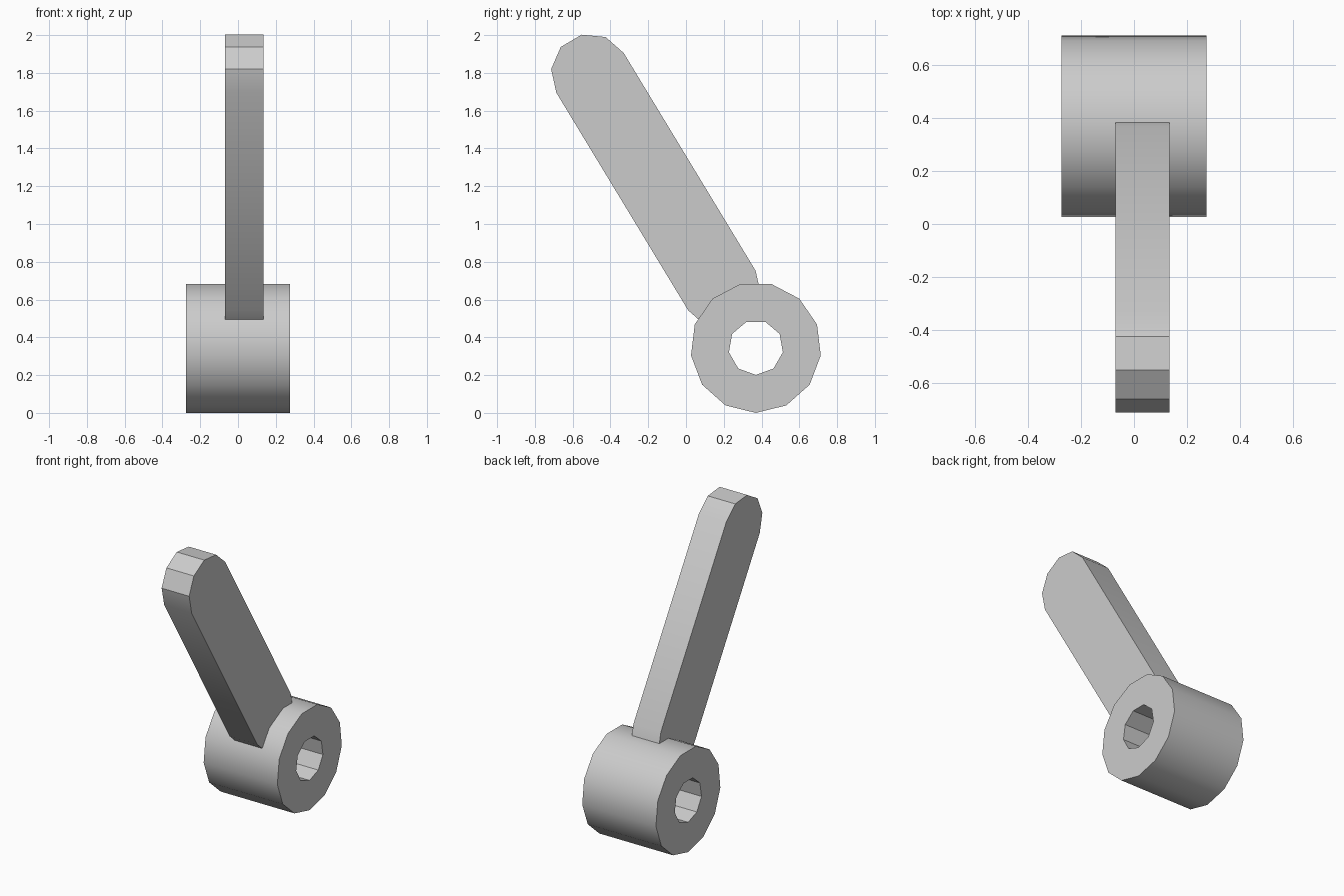
import bpy
import bmesh
from math import radians, cos, sin

cube = bpy.data.objects.get("Cube")
if cube:
    bpy.data.objects.remove(cube, do_unlink=True)

GREY = (0.6, 0.6, 0.6, 1.0)
grey = bpy.data.materials.new("light grey")
grey.use_nodes = True
grey.diffuse_color = GREY
grey.node_tree.nodes["Principled BSDF"].inputs["Base Color"].default_value = GREY


def arc(centre, radius, start, step, count):
    """Points (y, z) on a circle; angles in degrees from +y."""
    return [(centre[0] + radius * cos(radians(start + i * step)),
             centre[1] + radius * sin(radians(start + i * step)))
            for i in range(count)]


def polygon(centre, radius, sides):
    """Regular polygon standing on one corner."""
    return arc(centre, radius, -90, 360 / sides, sides)


def prism(name, loops, x0, x1):
    """Fill the outline (further loops are holes) and extrude it along x."""
    bm = bmesh.new()
    edges = []
    for loop in loops:
        verts = [bm.verts.new((x0, y, z)) for y, z in loop]
        edges += [bm.edges.new((v, verts[i - 1])) for i, v in enumerate(verts)]
    bmesh.ops.triangle_fill(bm, edges=edges, use_beauty=True)
    region = bmesh.ops.extrude_face_region(bm, geom=bm.faces[:], use_keep_orig=True)
    moved = [g for g in region["geom"] if isinstance(g, bmesh.types.BMVert)]
    bmesh.ops.translate(bm, verts=moved, vec=(x1 - x0, 0, 0))
    bmesh.ops.recalc_face_normals(bm, faces=bm.faces[:])
    mesh = bpy.data.meshes.new(name)
    bm.to_mesh(mesh)
    bm.free()
    mesh.materials.append(grey)
    obj = bpy.data.objects.new(name, mesh)
    bpy.context.collection.objects.link(obj)
    bpy.ops.object.select_all(action="DESELECT")
    obj.select_set(True)
    bpy.context.view_layer.objects.active = obj
    bpy.ops.object.shade_smooth_by_angle(angle=radians(30))
    return obj


# Hub with a shaft hole
HUB = (0.37, 0.346)
prism("hub", [polygon(HUB, 0.346, 13), polygon(HUB, 0.145, 9)], -0.275, 0.275)

# Leaning lever with rounded ends, the lower one sunk into the hub
TILT = 30.5
tip = arc((-0.508, 1.80), 0.207, TILT, 36, 6)
foot = arc((0.19, 0.648), 0.207, TILT + 180, 36, 6)
prism("lever", [tip + foot], -0.07, 0.135)
